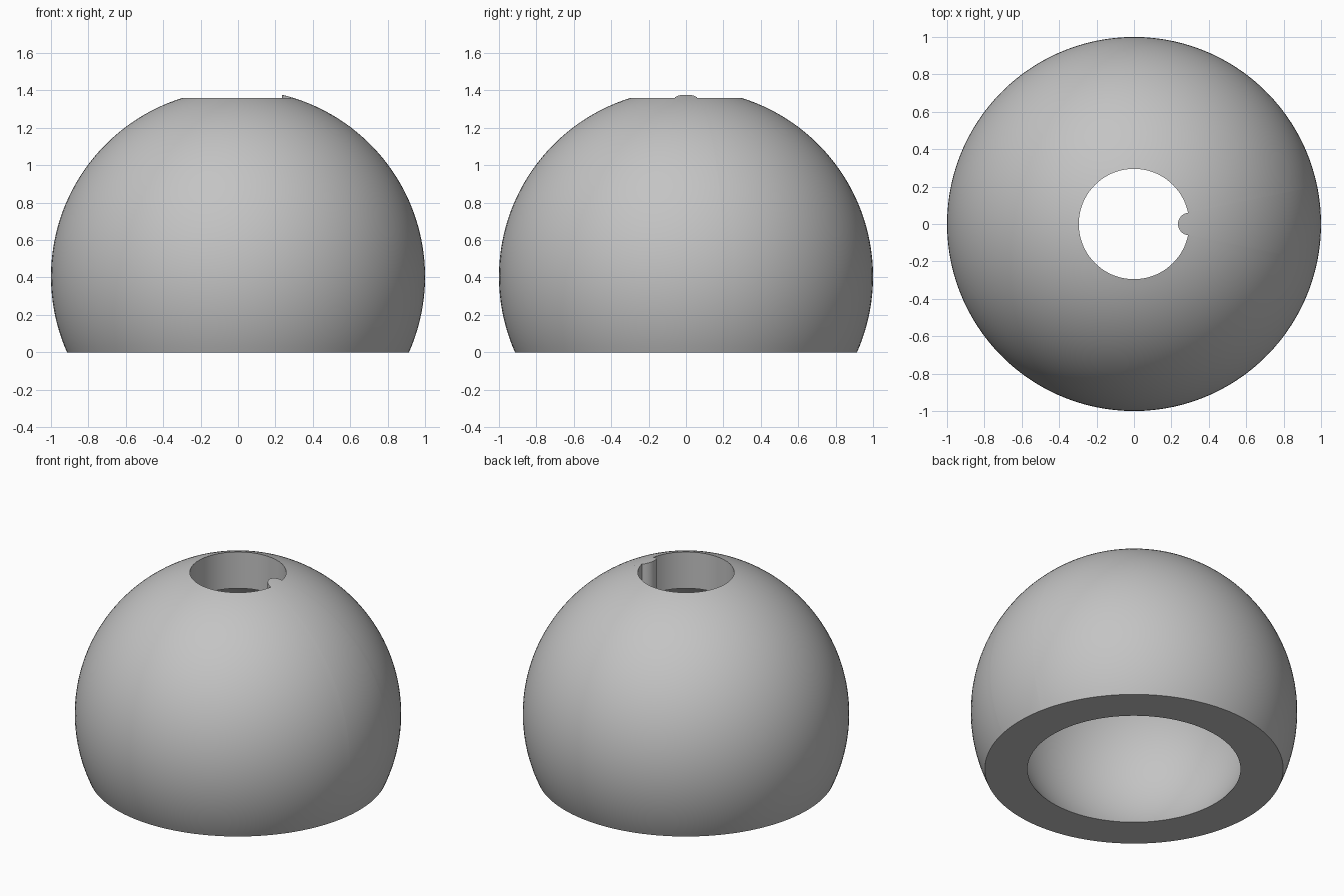
import bpy, bmesh
from math import sin, cos, pi, asin, acos, atan2, hypot, radians

if "Cube" in bpy.data.objects:
    bpy.data.objects.remove(bpy.data.objects["Cube"])

CENTRE_Z = 0.405          # height of the shared sphere centre
OUTER, INNER = 1.0, 0.768
HOLE, KEY = 0.295, 0.06   # top hole and the round key on its +x edge
STEPS = 48                # rings on each sphere

grey = bpy.data.materials.new("plain grey")
grey.use_nodes = True
colour = (0.55, 0.55, 0.55, 1)
grey.diffuse_color = colour
grey.node_tree.nodes["Principled BSDF"].inputs["Base Color"].default_value = colour


def hole_outline(arc_steps=112, key_steps=16):
    """Hole edge as (angle, radius): a circle notched by the key."""
    half = 2 * asin(KEY / 2 / HOLE)
    points = []
    for i in range(arc_steps + 1):
        points.append((half + (2 * pi - 2 * half) * i / arc_steps, HOLE))
    # key arc, between the two points where it meets the hole
    end = acos(KEY / 2 / HOLE)
    for i in range(1, key_steps):
        a = end * (2 * i / key_steps - 1)
        x, y = HOLE - KEY * cos(a), KEY * sin(a)
        points.append((atan2(y, x), hypot(x, y)))
    return points


def sphere_arc(radius, hole):
    """Radius and height from the hole edge down to the flat base."""
    start, stop = asin(hole / radius), acos(-CENTRE_Z / radius)
    angles = [start + (stop - start) * i / STEPS for i in range(STEPS + 1)]
    return [(radius * sin(a), CENTRE_Z + radius * cos(a)) for a in angles]


# Shell: closed section swept round the hole outline
bm = bmesh.new()
columns = []
for angle, hole in hole_outline():
    section = sphere_arc(OUTER, hole) + sphere_arc(INNER, hole)[::-1]
    columns.append([bm.verts.new((r * cos(angle), r * sin(angle), z)) for r, z in section])

count = len(columns[0])
for i, col in enumerate(columns):
    nxt = columns[(i + 1) % len(columns)]
    for j in range(count):
        k = (j + 1) % count
        bm.faces.new((col[j], col[k], nxt[k], nxt[j]))
bmesh.ops.recalc_face_normals(bm, faces=bm.faces)

mesh = bpy.data.meshes.new("domed_shell")
bm.to_mesh(mesh)
bm.free()
mesh.materials.append(grey)
shell = bpy.data.objects.new("domed_shell", mesh)
bpy.context.collection.objects.link(shell)

bpy.ops.object.select_all(action="DESELECT")
shell.select_set(True)
bpy.context.view_layer.objects.active = shell
bpy.ops.object.shade_smooth_by_angle(angle=radians(30))
